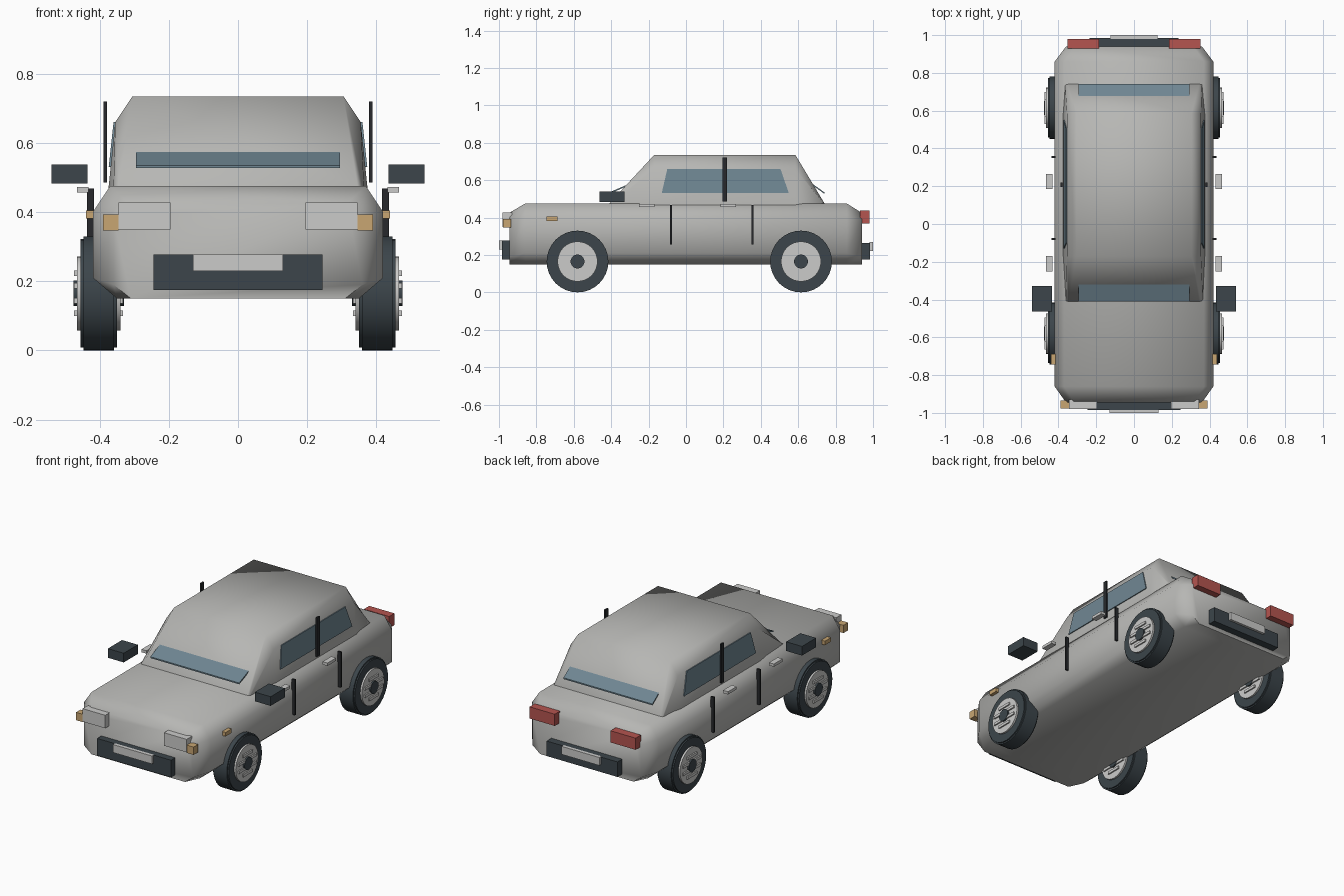
import bpy, bmesh, math
from mathutils import Vector, Matrix

if "Cube" in bpy.data.objects:
    bpy.data.objects.remove(bpy.data.objects["Cube"])


def material(name, rgb):
    m = bpy.data.materials.new(name)
    m.diffuse_color = (*rgb, 1)
    m.use_nodes = True
    m.node_tree.nodes["Principled BSDF"].inputs["Base Color"].default_value = m.diffuse_color
    return m


PAINT = material("grey_paint", (0.47, 0.47, 0.455))
PALE = material("pale_metal", (0.60, 0.60, 0.59))
DARK = material("dark_rubber", (0.045, 0.06, 0.07))
BLACK = material("black_trim", (0.02, 0.022, 0.025))
GLASS = material("blue_glass", (0.16, 0.24, 0.29))
RED = material("red_lamp", (0.46, 0.09, 0.08))
AMBER = material("amber_lamp", (0.58, 0.38, 0.17))


def finish(name, bm, mat, smooth=None):
    bmesh.ops.remove_doubles(bm, verts=bm.verts, dist=0.0001)
    bmesh.ops.recalc_face_normals(bm, faces=bm.faces)
    me = bpy.data.meshes.new(name)
    bm.to_mesh(me)
    bm.free()
    me.materials.append(mat)
    ob = bpy.data.objects.new(name, me)
    bpy.context.collection.objects.link(ob)
    if smooth:
        bpy.ops.object.select_all(action='DESELECT')
        ob.select_set(True)
        bpy.context.view_layer.objects.active = ob
        bpy.ops.object.shade_smooth_by_angle(angle=math.radians(smooth))
    return ob


def loft(name, rings, mat, smooth=None):
    """Skin equal-length rings of points and cap both ends."""
    bm = bmesh.new()
    vs = [[bm.verts.new(p) for p in r] for r in rings]
    n = len(vs[0])
    for a, b in zip(vs, vs[1:]):
        for i in range(n):
            j = (i + 1) % n
            bm.faces.new((a[i], a[j], b[j], b[i]))
    bm.faces.new(vs[0])
    bm.faces.new(vs[-1][::-1])
    return finish(name, bm, mat, smooth)


def box(name, x, y, z, mat, mirror=False):
    for s in ((1, -1) if mirror else (1,)):
        bm = bmesh.new()
        bmesh.ops.create_cube(bm, size=1)
        for v in bm.verts:
            v.co = Vector((s * (x[0] + x[1]) / 2 + v.co.x * (x[1] - x[0]),
                           (y[0] + y[1]) / 2 + v.co.y * (y[1] - y[0]),
                           (z[0] + z[1]) / 2 + v.co.z * (z[1] - z[0])))
        label = name if not mirror else name + ("_left" if s < 0 else "_right")
        finish(label, bm, mat)


def half_ring(y, half):
    """Full cross-section from its right half, listed bottom to top."""
    return [(x, y, z) for x, z in half] + [(-x, y, z) for x, z in reversed(half)]


# Lower body: eight-sided sections along the length, tapered at both ends
end = [(0.31, 0.15), (0.36, 0.19), (0.36, 0.385), (0.315, 0.425)]
mid = [(0.35, 0.15), (0.42, 0.21), (0.42, 0.40), (0.37, 0.475)]
loft("lower_body", [half_ring(-0.945, end), half_ring(-0.86, mid),
                    half_ring(0.86, mid), half_ring(0.94, end)], PAINT, 60)

# Cabin: raked windscreen, rounded roof shoulders, raked rear
foot = [(0.365, 0.465), (0.36, 0.472), (0.345, 0.476)]
roof = [(0.375, 0.465), (0.355, 0.66), (0.305, 0.735)]
loft("cabin", [half_ring(-0.41, foot), half_ring(-0.17, roof),
               half_ring(0.585, roof), half_ring(0.74, foot)], PAINT, 60)

# Front and rear glass: thin tilted plates that sink into the cabin
for name, (ya, za), (yb, zb) in (("front_glass", (-0.41, 0.535), (-0.21, 0.62)),
                                 ("rear_glass", (0.74, 0.535), (0.635, 0.61))):
    loft(name, [[(s * 0.295, ya, za), (s * 0.295, yb, zb),
                 (s * 0.295, yb, zb - 0.008), (s * 0.295, ya, za - 0.008)]
                for s in (-1, 1)], GLASS)

# Side windows: trapezoid plates on the sloping cabin sides
for s, side in ((-1, "left"), (1, "right")):
    pane = [(-0.13, 0.53, 0.369), (0.55, 0.53, 0.369),
            (0.505, 0.66, 0.355), (-0.10, 0.66, 0.355)]
    loft("side_window_" + side,
         [[(s * (x + d), y, z) for y, z, x in pane] for d in (-0.003, 0.005)], GLASS)

# Side trim
box("door_pillar", (0.379, 0.389), (0.195, 0.22), (0.485, 0.72), BLACK, True)
for name, y in (("front", -0.08), ("rear", 0.355)):
    box(name + "_door_seam", (0.416, 0.437), (y - 0.005, y + 0.005), (0.255, 0.468), BLACK, True)
for name, y in (("front", -0.21), ("rear", 0.225)):
    box(name + "_door_handle", (0.432, 0.465), (y - 0.041, y + 0.041), (0.456, 0.473), PALE, True)
box("mirror", (0.435, 0.54), (-0.462, -0.328), (0.483, 0.538), DARK, True)
box("side_marker", (0.405, 0.44), (-0.745, -0.688), (0.381, 0.405), AMBER, True)

# Front end
box("front_grille", (-0.245, 0.245), (-0.985, -0.94), (0.175, 0.278), DARK)
box("front_plate", (-0.13, 0.13), (-1.0, -0.98), (0.23, 0.278), PALE)
box("headlight", (0.195, 0.345), (-0.98, -0.93), (0.35, 0.428), PALE, True)
box("front_indicator", (0.345, 0.39), (-0.978, -0.935), (0.346, 0.393), AMBER, True)

# Rear end
box("rear_grille", (-0.235, 0.235), (0.935, 0.985), (0.175, 0.265), DARK)
box("rear_plate", (-0.125, 0.125), (0.98, 1.0), (0.22, 0.268), PALE)
box("tail_lamp", (0.185, 0.352), (0.93, 0.98), (0.367, 0.437), RED, True)


def disc(name, s, x, y, r, mat, bevel=0.0):
    """Cylinder on the x axis, spanning x[0] to x[1] on side s."""
    bm = bmesh.new()
    bmesh.ops.create_cone(bm, cap_ends=True, segments=32, radius1=r, radius2=r,
                          depth=x[1] - x[0],
                          matrix=Matrix.Translation((s * (x[0] + x[1]) / 2, y, 0.165))
                          @ Matrix.Rotation(math.pi / 2, 4, 'Y'))
    if bevel:
        rims = [e for e in bm.edges if abs(e.verts[0].co.x - e.verts[1].co.x) < 1e-5]
        bmesh.ops.bevel(bm, geom=rims, offset=bevel, segments=2, affect='EDGES')
    finish(name, bm, mat, 40)


# Wheels: tyre, rim on both faces, raised bars and a dark cap
for end_name, y in (("front", -0.58), ("rear", 0.615)):
    for s, side in ((-1, "left"), (1, "right")):
        tag = end_name + "_" + side
        disc("tyre_" + tag, s, (0.35, 0.455), y, 0.165, DARK, 0.008)
        disc("rim_" + tag, s, (0.34, 0.466), y, 0.107, PALE)
        disc("wheel_cap_" + tag, s, (0.33, 0.476), y, 0.037, DARK)
    for i, (dz, w) in enumerate(((-0.058, 0.045), (-0.022, 0.085), (0.022, 0.085), (0.058, 0.045))):
        box(f"{end_name}_rim_bar_{i}", (0.332, 0.474), (y - w, y + w),
            (0.165 + dz - 0.008, 0.165 + dz + 0.008), PALE, True)
